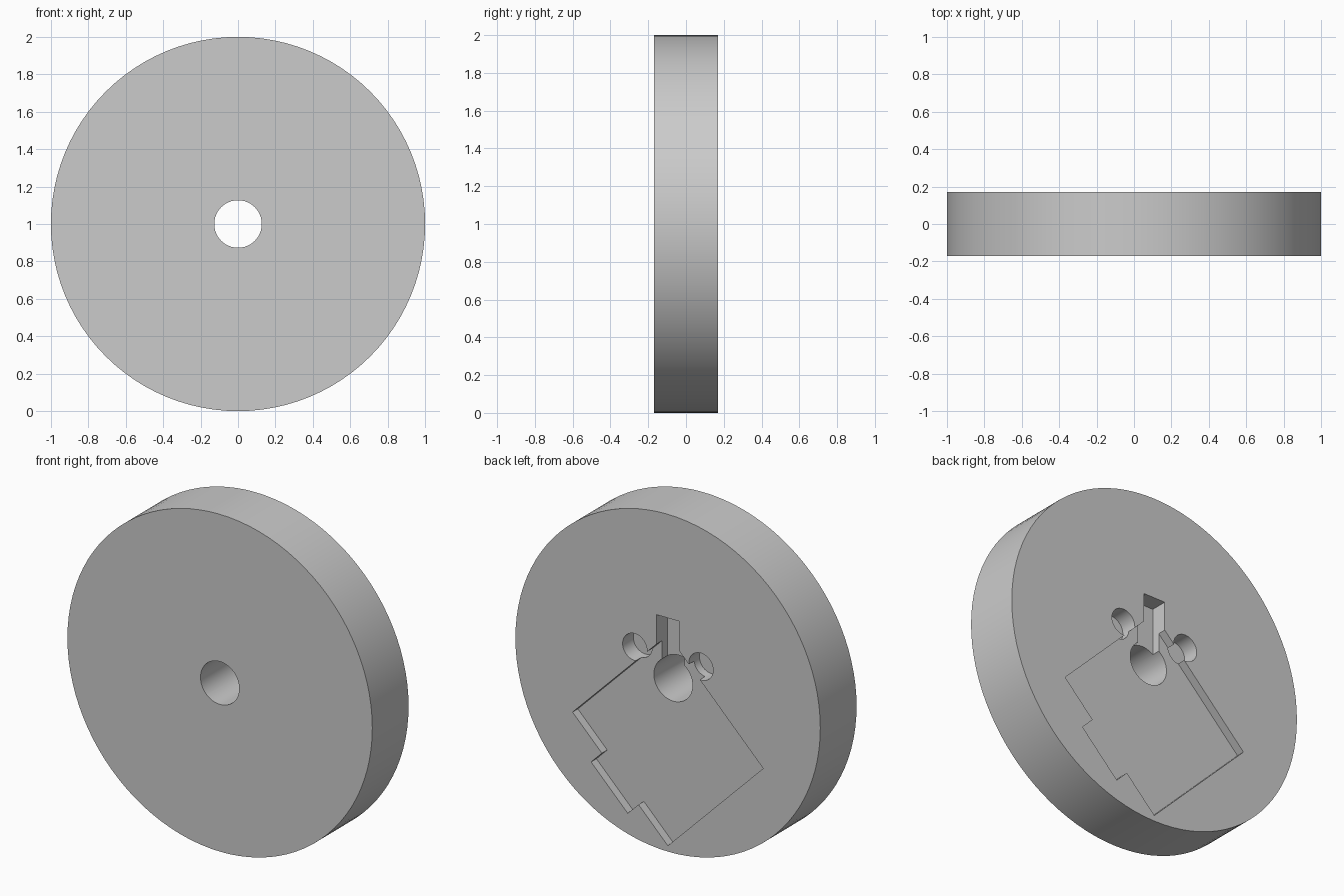
import bpy, bmesh, math
from mathutils import Matrix, Vector

cube = bpy.data.objects.get("Cube")
if cube:
    bpy.data.objects.remove(cube, do_unlink=True)

HALF = 0.17                      # half thickness of the disc
CENTRE = Vector((0, 0, 1))

grey = bpy.data.materials.new("plain grey")
grey.use_nodes = True
COLOUR = (0.6, 0.6, 0.6, 1)
grey.diffuse_color = COLOUR
grey.node_tree.nodes["Principled BSDF"].inputs["Base Color"].default_value = COLOUR


def prism(name, outline, y0, y1):
    """Extrude an (x, z) outline, measured from the disc centre, along y."""
    bm = bmesh.new()
    face = bm.faces.new([bm.verts.new(CENTRE + Vector((x, y0, z))) for x, z in outline])
    side = bmesh.ops.extrude_face_region(bm, geom=[face])["geom"]
    moved = [v for v in side if isinstance(v, bmesh.types.BMVert)]
    bmesh.ops.translate(bm, verts=moved, vec=(0, y1 - y0, 0))
    bmesh.ops.recalc_face_normals(bm, faces=bm.faces)
    mesh = bpy.data.meshes.new(name)
    bm.to_mesh(mesh)
    bm.free()
    mesh.materials.append(grey)
    obj = bpy.data.objects.new(name, mesh)
    bpy.context.collection.objects.link(obj)
    return obj


def circle(radius, count, x=0, z=0):
    steps = [2 * math.pi * i / count for i in range(count)]
    return [(x + radius * math.cos(a), z + radius * math.sin(a)) for a in steps]


def recess(name, outline, depth):
    """Cutter that sinks into the back face."""
    return prism(name, outline, HALF - depth, HALF + 0.1)


disc = prism("disc", circle(1, 96), -HALF, HALF)

# Diamond pocket with a tab on its lower left edge, drawn square then turned
S, TAB, A, B = 0.442, 0.1, 0.17, -0.17
square = [(S, S), (-S, S), (-S, -S), (S, -S), (S, B), (S + TAB, B), (S + TAB, A), (S, A)]
turn = Matrix.Rotation(math.radians(-45), 2)
pocket = [tuple(turn @ Vector(p) + Vector((0, -0.34))) for p in square]

cutters = [
    recess("pocket_cutter", pocket, 0.05),
    recess("slot_cutter", [(-0.073, 0), (0.073, 0), (0.073, 0.385), (-0.073, 0.385)], 0.1),
    prism("bore_cutter", circle(0.127, 48), -HALF - 0.1, HALF + 0.1),
]
for side, x in (("left", 0.217), ("right", -0.217)):
    cutters.append(recess(side + "_screw_hole_cutter", circle(0.08, 32, x, 0.155), 0.1))

# Cut every recess into the disc
bpy.context.view_layer.objects.active = disc
for cutter in cutters:
    mod = disc.modifiers.new(cutter.name, "BOOLEAN")
    mod.operation, mod.solver, mod.object = "DIFFERENCE", "EXACT", cutter
    bpy.ops.object.modifier_apply(modifier=mod.name)
    bpy.data.objects.remove(cutter, do_unlink=True)

for obj in bpy.context.selected_objects:
    obj.select_set(False)
disc.select_set(True)
bpy.ops.object.shade_smooth_by_angle(angle=math.radians(30))
